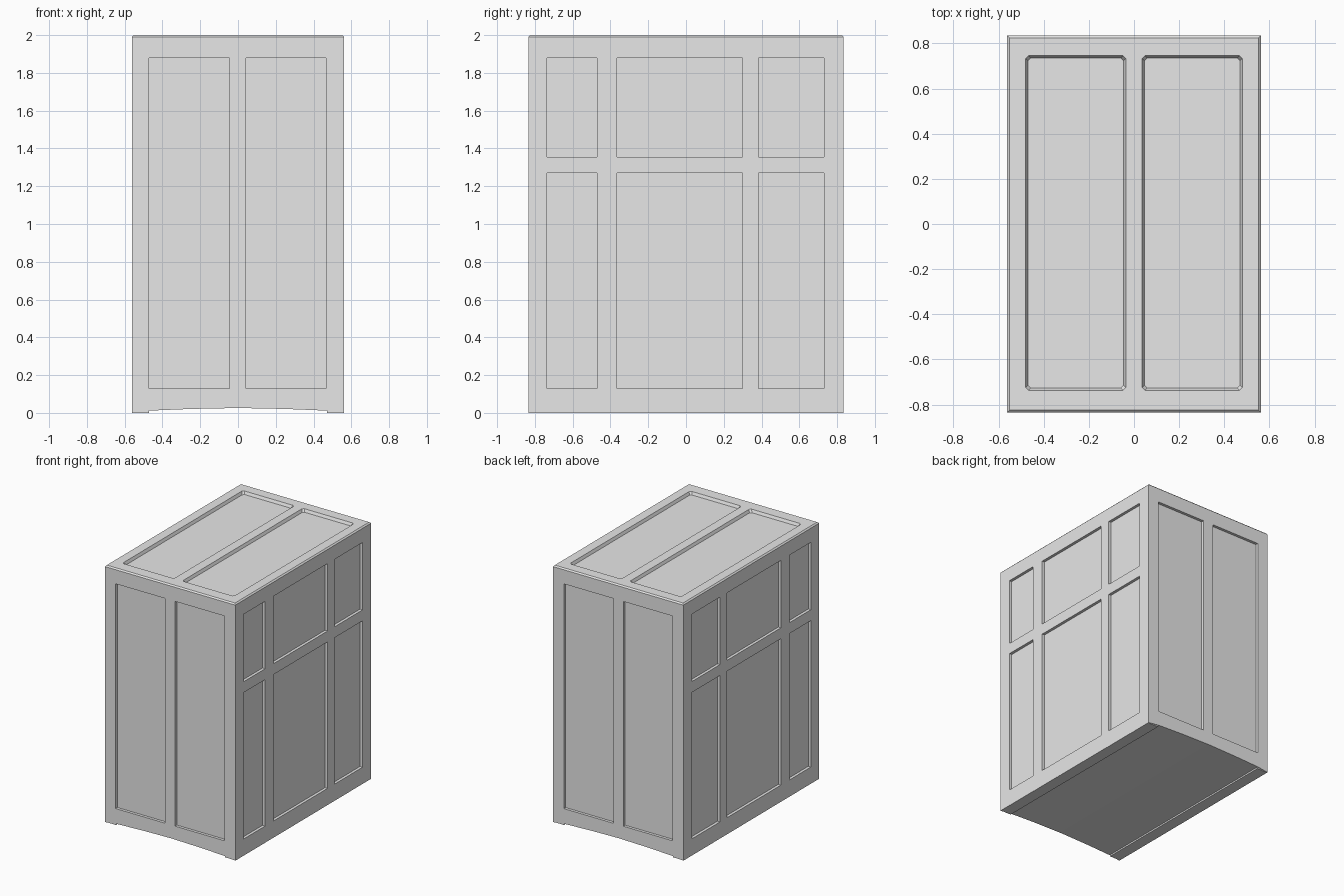
import bpy, bmesh
from mathutils import Vector

if "Cube" in bpy.data.objects:
    bpy.data.objects.remove(bpy.data.objects["Cube"])

HX, HY, TOP = 0.562, 0.835, 2.0
DEPTH = 0.022

grey = bpy.data.materials.new("plain grey")
grey.use_nodes = True
grey.diffuse_color = (0.8, 0.8, 0.8, 1)
grey.node_tree.nodes["Principled BSDF"].inputs["Base Color"].default_value = (0.8, 0.8, 0.8, 1)


def make_object(name, bm):
    bmesh.ops.recalc_face_normals(bm, faces=bm.faces)
    mesh = bpy.data.meshes.new(name)
    bm.to_mesh(mesh)
    bm.free()
    mesh.materials.append(grey)
    obj = bpy.data.objects.new(name, mesh)
    bpy.context.collection.objects.link(obj)
    return obj


def add_box(bm, low, high):
    low, high = Vector(low), Vector(high)
    verts = bmesh.ops.create_cube(bm, size=1)["verts"]
    for v in verts:
        v.co = (low + high) / 2 + v.co * (high - low)
    return verts


# Cabinet body: arched underside profile run front to back, chamfered top rim
half = [(HX, 0.0), (0.47, 0.012), (0.25, 0.021)]
outline = [(-HX, TOP)] + [(-x, z) for x, z in half] + [(0, 0.026)] + half[::-1] + [(HX, TOP)]
bm = bmesh.new()
face = bm.faces.new([bm.verts.new((x, -HY, z)) for x, z in outline])
grown = bmesh.ops.extrude_face_region(bm, geom=[face])["geom"]
bmesh.ops.translate(bm, vec=(0, 2 * HY, 0),
                    verts=[g for g in grown if isinstance(g, bmesh.types.BMVert)])
bmesh.ops.recalc_face_normals(bm, faces=bm.faces)
rim = [e for e in bm.edges if all(v.co.z > TOP - 0.01 for v in e.verts)]
bmesh.ops.bevel(bm, geom=rim, offset=0.01, segments=1, affect='EDGES')
body = make_object("cabinet_body", bm)

# Recessed panels on the sides, front and back
bm = bmesh.new()
for s in (-1, 1):
    xs = sorted((s * (HX - DEPTH), s * (HX + 0.1)))
    for y0, y1 in ((-0.735, -0.47), (-0.365, 0.30), (0.385, 0.73)):
        for z0, z1 in ((0.13, 1.27), (1.355, 1.88)):
            add_box(bm, (xs[0], y0, z0), (xs[1], y1, z1))
    ys = sorted((s * (HY - DEPTH), s * (HY + 0.1)))
    for x0, x1 in ((-0.47, -0.045), (0.042, 0.467)):
        add_box(bm, (x0, ys[0], 0.13), (x1, ys[1], 1.88))

# Recessed top panels with sloped walls and clipped corners
for cx in (-0.258, 0.258):
    for v in add_box(bm, (cx - 0.222, -0.737, TOP - DEPTH), (cx + 0.222, 0.746, TOP + DEPTH)):
        slope = -0.01 if v.co.z < TOP else 0.01
        v.co.x += slope if v.co.x > cx else -slope
        v.co.y += slope if v.co.y > 0 else -slope
corners = [e for e in bm.edges if all(abs(v.co.z - TOP) < 0.03 for v in e.verts)
           and abs(e.verts[0].co.z - e.verts[1].co.z) > DEPTH]
bmesh.ops.bevel(bm, geom=corners, offset=0.012, segments=1, affect='EDGES')
cutter = make_object("panel_cutter", bm)
cutter.hide_render = True

cut = body.modifiers.new("panels", 'BOOLEAN')
cut.object = cutter
cut.solver = 'EXACT'
bpy.context.view_layer.objects.active = body
bpy.ops.object.modifier_apply(modifier=cut.name)
bpy.data.objects.remove(cutter)

# Runners under both sides
for name, s in (("right_runner", -1), ("left_runner", 1)):
    xs = sorted((s * 0.47, s * (HX - 0.001)))
    bm = bmesh.new()
    add_box(bm, (xs[0], -HY + 0.005, 0), (xs[1], HY - 0.005, 0.03))
    make_object(name, bm)
